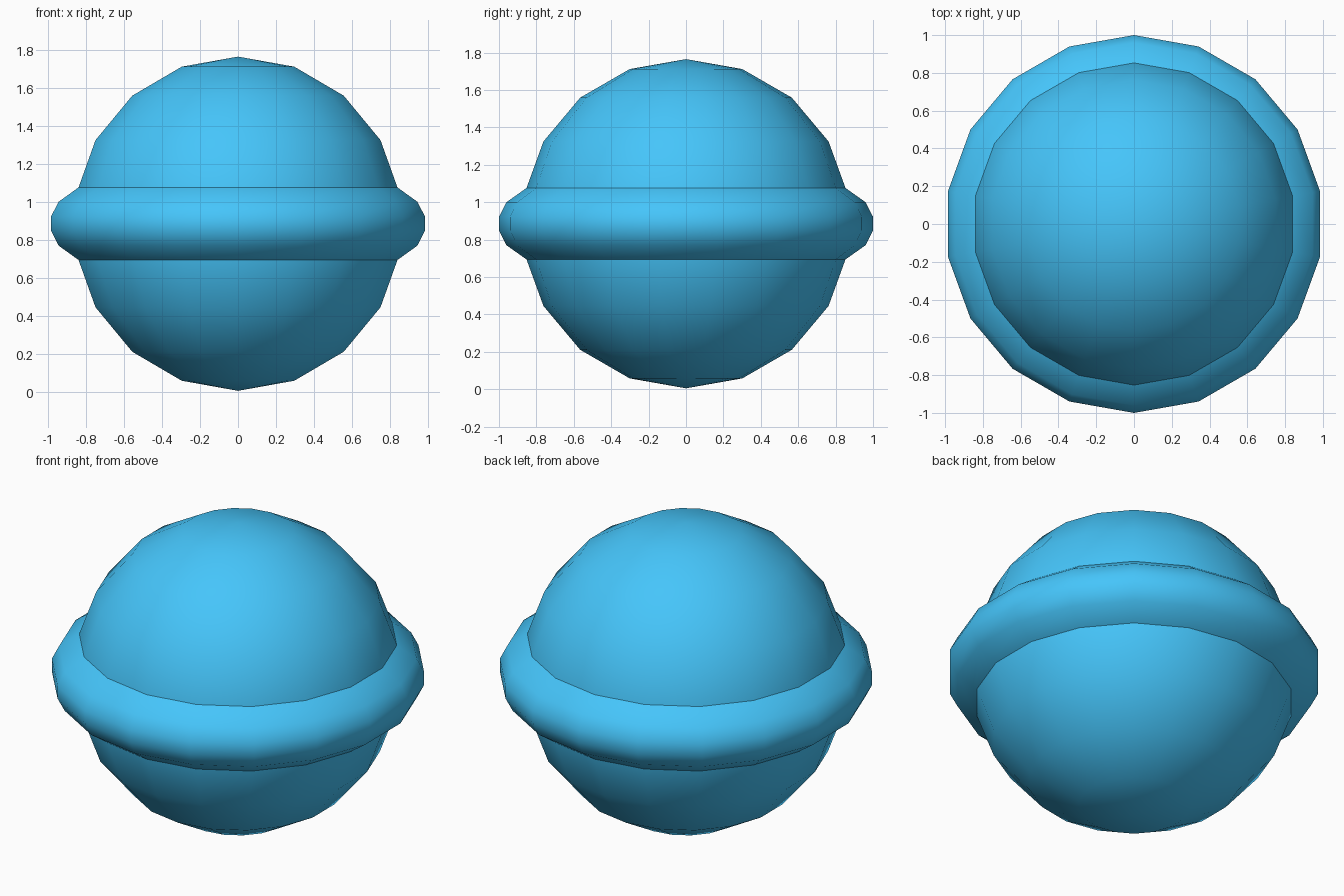
import bpy, bmesh
from math import sin, cos, radians

if "Cube" in bpy.data.objects:
    bpy.data.objects.remove(bpy.data.objects["Cube"])

SIDES = 18
CENTRE_Z = 0.885

blue = bpy.data.materials.new("blue")
blue.diffuse_color = (0.06, 0.56, 0.96, 1)
blue.use_nodes = True
blue.node_tree.nodes["Principled BSDF"].inputs["Base Color"].default_value = blue.diffuse_color


def lathe(name, profile, closed):
    """Spin an (r, z) profile round z, with a corner on the +y axis."""
    bm = bmesh.new()
    verts = [bm.verts.new((0, r, z)) for r, z in profile]
    pairs = list(zip(verts, verts[1:]))
    if closed:
        pairs.append((verts[-1], verts[0]))
    edges = [bm.edges.new(p) for p in pairs]
    bmesh.ops.spin(bm, geom=verts + edges, cent=(0, 0, 0), axis=(0, 0, 1),
                   angle=radians(360), steps=SIDES, use_merge=True)
    bmesh.ops.remove_doubles(bm, verts=bm.verts, dist=1e-4)
    bmesh.ops.recalc_face_normals(bm, faces=bm.faces)
    for f in bm.faces:
        f.smooth = True
    mesh = bpy.data.meshes.new(name)
    bm.to_mesh(mesh)
    bm.free()
    mesh.materials.append(blue)
    obj = bpy.data.objects.new(name, mesh)
    obj.location.z = CENTRE_Z
    bpy.context.collection.objects.link(obj)
    return obj


# Round body: nine bands from pole to pole
R = 0.88
lathe("ball", [(R * sin(radians(a)), R * cos(radians(a)))
               for a in range(0, 181, 20)], False)

# Rounded belt, its inner side buried in the ball
half = [(1.0, 0.037), (0.96, 0.115), (0.857, 0.188), (0.80, 0.222), (0.70, 0.2)]
lathe("belt", half + [(r, -z) for r, z in reversed(half)], True)
